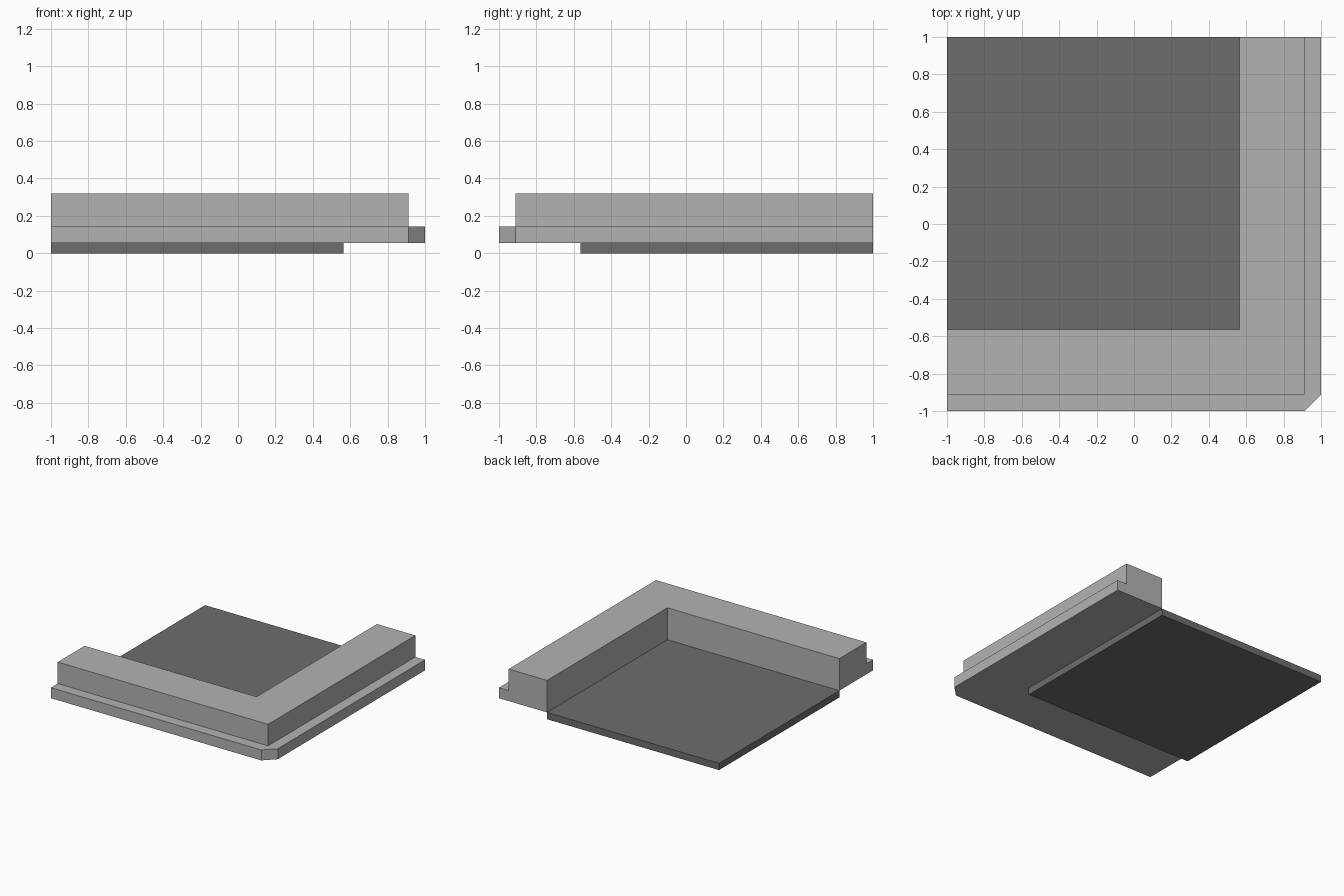
import bpy, bmesh

if "Cube" in bpy.data.objects:
    bpy.data.objects.remove(bpy.data.objects["Cube"])

INNER, STEP, OUTER = 0.563, 0.912, 1.0
Z_BASE, Z_LIP, Z_TOP = 0.056, 0.142, 0.319


def material(name, value):
    m = bpy.data.materials.new(name)
    m.diffuse_color = (value, value, value, 1)
    m.use_nodes = True
    m.node_tree.nodes["Principled BSDF"].inputs["Base Color"].default_value = m.diffuse_color
    return m


def add_object(name, bm, mat):
    bmesh.ops.recalc_face_normals(bm, faces=bm.faces)
    mesh = bpy.data.meshes.new(name)
    bm.to_mesh(mesh)
    bm.free()
    mesh.materials.append(mat)
    obj = bpy.data.objects.new(name, mesh)
    bpy.context.collection.objects.link(obj)


light = material("light concrete", 0.45)
dark = material("dark asphalt", 0.155)

# Pavement slab filling the inside of the corner
bm = bmesh.new()
bmesh.ops.create_cube(bm, size=1)
for v in bm.verts:
    v.co.x = INNER if v.co.x > 0 else -1
    v.co.y = 1 if v.co.y > 0 else -INNER
    v.co.z = Z_BASE if v.co.z > 0 else 0
add_object("pavement_slab", bm, dark)

# Stepped kerb: (distance from centre, height) profile swept round the corner
profile = [(INNER, Z_BASE), (OUTER, Z_BASE), (OUTER, Z_LIP),
           (STEP, Z_LIP), (STEP, Z_TOP), (INNER, Z_TOP)]
sections = [
    lambda d: (-1, -d),                # left end
    lambda d: (min(d, STEP), -d),      # start of corner chamfer
    lambda d: (d, -min(d, STEP)),      # end of corner chamfer
    lambda d: (d, 1),                  # back end
]
bm = bmesh.new()
rings = [[bm.verts.new((*place(d), z)) for d, z in profile] for place in sections]
for a, b in zip(rings, rings[1:]):
    for i in range(len(profile)):
        j = (i + 1) % len(profile)
        bm.faces.new((a[i], a[j], b[j], b[i]))
for end in (rings[0], rings[-1]):
    bm.faces.new(end)
bmesh.ops.remove_doubles(bm, verts=bm.verts, dist=1e-4)
add_object("corner_kerb", bm, light)
